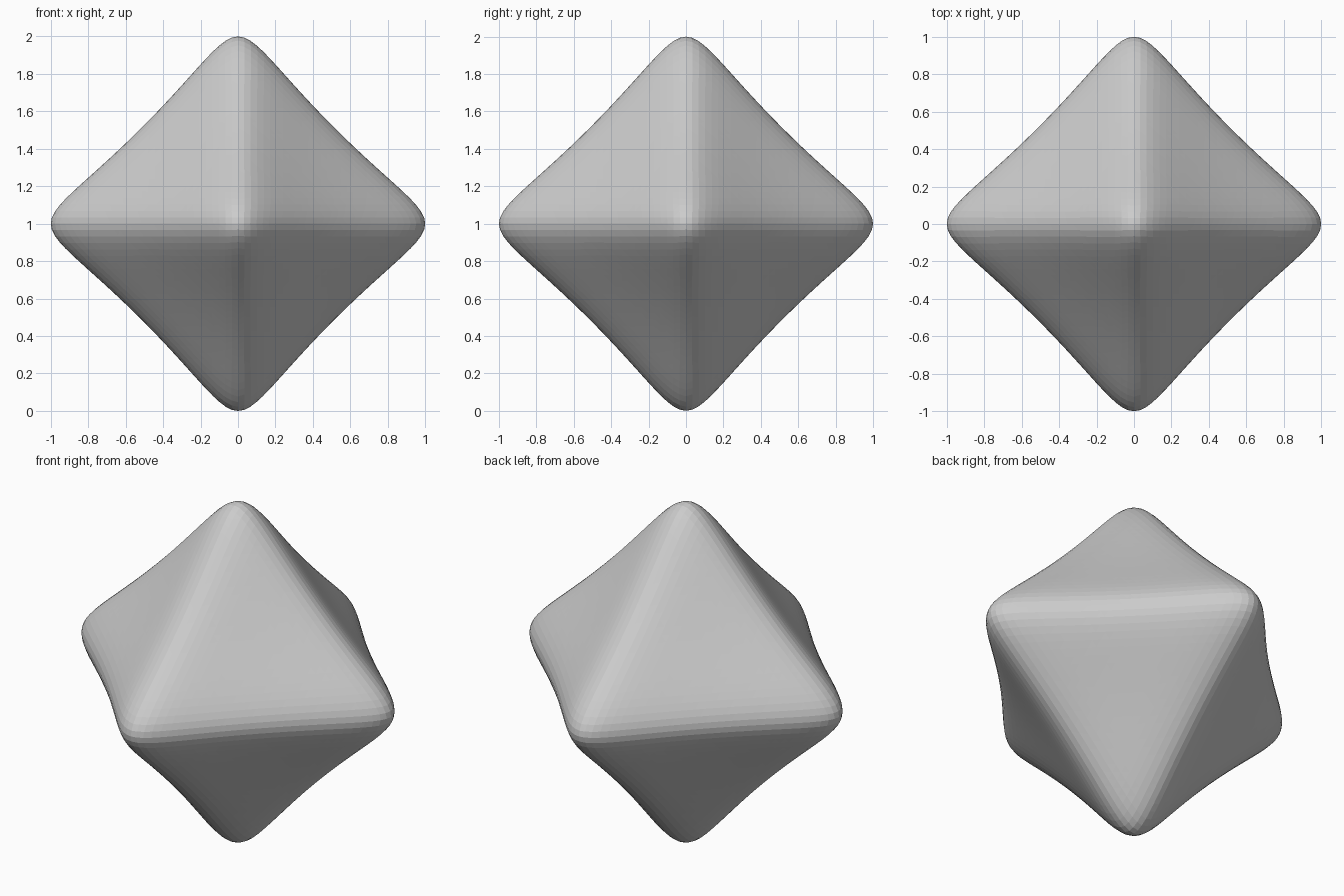
import bpy
import bmesh
from mathutils import Vector

old = bpy.data.objects.get("Cube")
if old:
    bpy.data.objects.remove(old, do_unlink=True)

ROUNDING = 0.14   # radius that softens the ridges and tips
POWER = 0.78      # below one, the ridges sag slightly between the tips
CUTS = 31         # facets along each ridge


def soft(c):
    """Smoothed absolute value raised to a power."""
    return (c * c + ROUNDING ** 2) ** (POWER / 2)


LEVEL = soft(1) + 2 * soft(0)   # puts every tip at distance one


def surface_point(direction):
    """Find the surface along a ray from the centre by bisection."""
    d = direction.normalized()
    low, high = 0.0, 1.5
    for _ in range(30):
        mid = (low + high) / 2
        if sum(soft(c * mid) for c in d) < LEVEL:
            low = mid
        else:
            high = mid
    return d * low


# Octahedron cage, finely divided
bm = bmesh.new()
for axis in range(3):
    for sign in (-1, 1):
        tip = Vector((0, 0, 0))
        tip[axis] = sign
        bm.verts.new(tip)
bmesh.ops.convex_hull(bm, input=bm.verts[:])
bmesh.ops.subdivide_edges(bm, edges=bm.edges[:], cuts=CUTS, use_grid_fill=True)

# Push the cage onto the rounded surface and stand it on the ground
for v in bm.verts:
    v.co = surface_point(v.co) + Vector((0, 0, 1))
bmesh.ops.triangulate(bm, faces=bm.faces[:])
bmesh.ops.recalc_face_normals(bm, faces=bm.faces[:])

mesh = bpy.data.meshes.new("soft_octahedron")
bm.to_mesh(mesh)
bm.free()
body = bpy.data.objects.new("soft_octahedron", mesh)
bpy.context.collection.objects.link(body)

# Plain grey material
grey = bpy.data.materials.new("plain_grey")
grey.use_nodes = True
colour = (0.6, 0.6, 0.6, 1)
grey.diffuse_color = colour
grey.node_tree.nodes["Principled BSDF"].inputs["Base Color"].default_value = colour
mesh.materials.append(grey)
